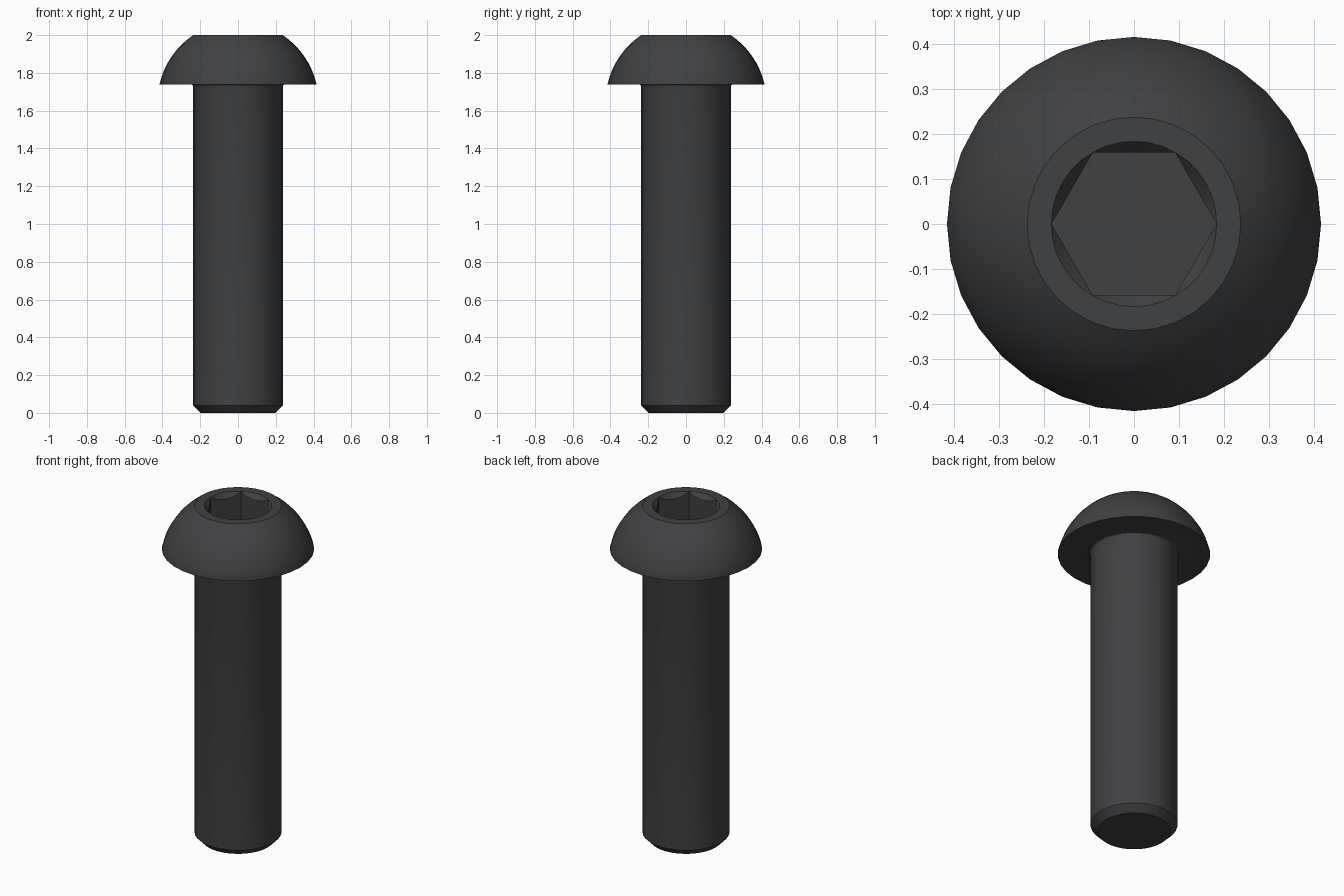
import bpy, bmesh
from math import sin, cos, pi, radians, sqrt, atan2

if "Cube" in bpy.data.objects:
    bpy.data.objects.remove(bpy.data.objects["Cube"])

SIDES = 32
SHAFT_R, HEAD_R, TOP_R = 0.237, 0.415, 0.237
HEAD_Z, TOP_Z = 1.739, 2.0
HEX_R, SOCKET_DEPTH = 0.183, 0.165


def revolve(name, profile, sides):
    """Solid of revolution about z, capped at both ends."""
    bm = bmesh.new()
    rings = [[bm.verts.new((r * cos(2 * pi * i / sides), r * sin(2 * pi * i / sides), z))
              for i in range(sides)] for r, z in profile]
    for low, high in zip(rings, rings[1:]):
        for i in range(sides):
            j = (i + 1) % sides
            bm.faces.new((low[i], low[j], high[j], high[i]))
    bm.faces.new(rings[0][::-1])
    bm.faces.new(rings[-1])
    bmesh.ops.recalc_face_normals(bm, faces=bm.faces[:])
    mesh = bpy.data.meshes.new(name)
    bm.to_mesh(mesh)
    bm.free()
    obj = bpy.data.objects.new(name, mesh)
    bpy.context.collection.objects.link(obj)
    return obj


def cut(target, cutter):
    """Subtract the cutter from the target, then discard it."""
    cutter.hide_render = True
    mod = target.modifiers.new("cut", 'BOOLEAN')
    mod.operation, mod.solver, mod.object = 'DIFFERENCE', 'EXACT', cutter
    bpy.context.view_layer.objects.active = target
    bpy.ops.object.modifier_apply(modifier=mod.name)
    bpy.data.objects.remove(cutter)


# Shaft with chamfered tip and a small fillet under the head
profile = [(0.198, 0), (SHAFT_R, 0.04)]
f = 0.013
for k in range(4):
    a = k / 3 * pi / 2
    profile.append((SHAFT_R + f * (1 - cos(a)), HEAD_Z - f + f * sin(a)))

# Domed head: thin rim, then an arc centred on the axis
rim_z = HEAD_Z + 0.004
profile += [(HEAD_R, HEAD_Z)]
c = ((TOP_Z + rim_z) - (HEAD_R**2 - TOP_R**2) / (TOP_Z - rim_z)) / 2
R = sqrt(HEAD_R**2 + (rim_z - c)**2)
a0, a1 = atan2(rim_z - c, HEAD_R), atan2(TOP_Z - c, TOP_R)
for k in range(9):
    a = a0 + (a1 - a0) * k / 8
    profile.append((R * cos(a), c + R * sin(a)))
bolt = revolve("button_head_bolt", profile, SIDES)

# Hex socket and its conical lead-in
cut(bolt, revolve("hex_cutter", [(HEX_R, TOP_Z - SOCKET_DEPTH), (HEX_R, TOP_Z + 0.1)], 6))
lead_r = HEX_R + 0.0005
cut(bolt, revolve("lead_in_cutter", [(lead_r - 0.06, TOP_Z - 0.072), (lead_r, TOP_Z),
                                     (lead_r, TOP_Z + 0.1)], 36))

# Black oxide finish
mat = bpy.data.materials.new("dark_steel")
mat.diffuse_color = (0.05, 0.053, 0.057, 1)
mat.use_nodes = True
mat.node_tree.nodes["Principled BSDF"].inputs["Base Color"].default_value = mat.diffuse_color
bolt.data.materials.clear()
bolt.data.materials.append(mat)

bpy.ops.object.select_all(action='DESELECT')
bolt.select_set(True)
bpy.context.view_layer.objects.active = bolt
bpy.ops.object.shade_smooth_by_angle(angle=radians(30))
